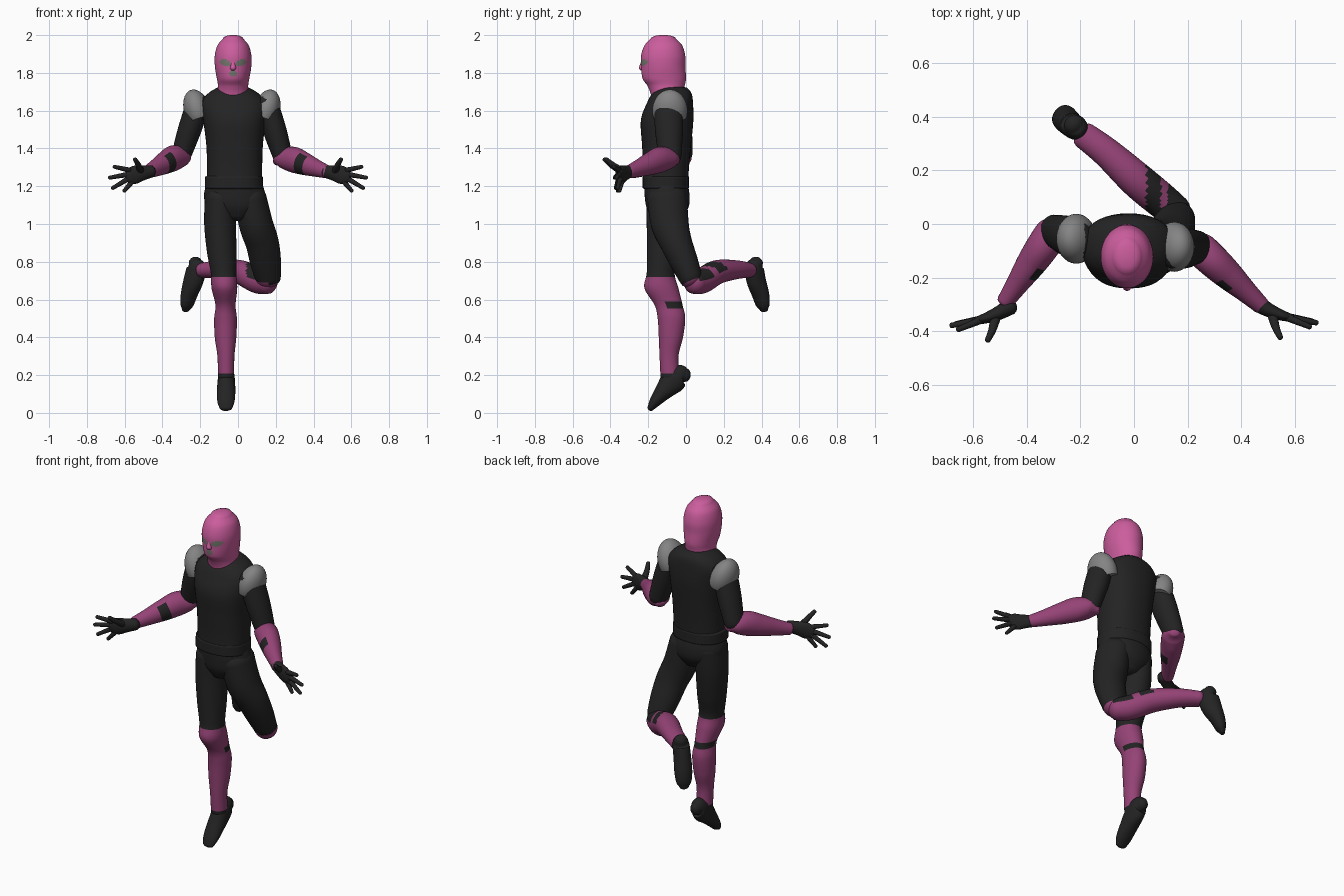
import bpy, bmesh, math
from mathutils import Vector, Matrix


def material(name, rgb):
    m = bpy.data.materials.new(name)
    m.diffuse_color = (*rgb, 1)
    return m


BLACK = material("black cloth", (0.017, 0.017, 0.018))
PINK = material("bright pink", (0.60, 0.11, 0.34))
MAUVE = material("dark pink", (0.30, 0.056, 0.18))
GREY = material("pad grey", (0.23, 0.23, 0.23))
SKIN = material("face grey", (0.19, 0.19, 0.165))


def finish(name, bm, mats, rule=None):
    bmesh.ops.recalc_face_normals(bm, faces=bm.faces)
    bm.normal_update()
    for f in bm.faces:
        f.smooth = True
        if rule:
            f.material_index = int(rule(f.calc_center_median(), f.normal))
    me = bpy.data.meshes.new(name)
    bm.to_mesh(me)
    bm.free()
    for m in mats:
        me.materials.append(m)
    ob = bpy.data.objects.new(name, me)
    bpy.context.collection.objects.link(ob)
    return ob


def spline(pts, sub):
    """Smooth curve through (x, y, z, ra, rb) points."""
    out = []
    for i in range(len(pts) - 1):
        p = [pts[max(i - 1, 0)], pts[i], pts[i + 1], pts[min(i + 2, len(pts) - 1)]]
        for k in range(sub):
            t = k / sub
            out.append([0.5 * (2 * b + (c - a) * t + (2 * a - 5 * b + 4 * c - d) * t * t
                               + (3 * b - a - 3 * c + d) * t ** 3) for a, b, c, d in zip(*p)])
    return out + [list(pts[-1])]


def loft(name, pts, mats, ref=(1, 0, 0), axis=None, rule=None, seg=28, sub=6, dome=0.8, power=2.0):
    """Skin elliptical rings along a path; ra lies along ref; ends are domed."""
    rings = spline(pts, sub)
    c = [Vector(r[:3]) for r in rings]
    n = len(c)
    frames = []
    for i, r in enumerate(rings):
        d = Vector(axis) if axis else (c[min(i + 1, n - 1)] - c[max(i - 1, 0)]).normalized()
        frames.append((c[i], d, r[3], r[4]))
    first, last = frames[0], frames[-1]

    def cap(fr, s):
        p, d, ra, rb = fr
        e = min(ra, rb) * dome * s
        return [(p + d * e * math.sin(a), d, ra * math.cos(a), rb * math.cos(a)) for a in (0.45, 0.9, 1.25, 1.48)]
    frames = cap(first, -1)[::-1] + frames + cap(last, 1)
    bm = bmesh.new()
    loops = []
    for p, d, ra, rb in frames:
        r = Vector(ref)
        u = (r - d * r.dot(d)).normalized()
        v = d.cross(u)
        ring = []
        for k in range(seg):
            a = 2 * math.pi * k / seg
            co, si = math.cos(a), math.sin(a)
            q = 2 / power
            ring.append(bm.verts.new(p + u * ra * math.copysign(abs(co) ** q, co)
                                     + v * rb * math.copysign(abs(si) ** q, si)))
        loops.append(ring)
    for a, b in zip(loops, loops[1:]):
        for k in range(seg):
            bm.faces.new((a[k], a[(k + 1) % seg], b[(k + 1) % seg], b[k]))
    bm.faces.new(loops[0])
    bm.faces.new(loops[-1])
    return finish(name, bm, mats, rule)


UP = (0, 0, 1)


# Masked head with eye and mouth openings
def face_rule(p, n):
    if n.y > -0.25:
        return 0
    eye = min(((p.x + 0.026 - s * 0.041) / 0.029) ** 2 + ((p.z - 1.853 - s * (p.x + 0.026 - s * 0.041) * 0.25) / 0.017) ** 2
              for s in (-1, 1))
    mouth = ((p.x + 0.026) / 0.021) ** 2 + ((p.z - 1.797) / 0.016) ** 2
    return eye < 1 or mouth < 1


loft("head", [(-0.026, -0.10, 1.62, 0.10, 0.085), (-0.026, -0.10, 1.68, 0.086, 0.085),
              (-0.026, -0.105, 1.73, 0.080, 0.098), (-0.026, -0.115, 1.77, 0.086, 0.115),
              (-0.026, -0.12, 1.83, 0.096, 0.117), (-0.026, -0.121, 1.89, 0.097, 0.117),
              (-0.026, -0.12, 1.945, 0.083, 0.100), (-0.026, -0.12, 1.98, 0.055, 0.068)],
     [PINK, SKIN], axis=UP, rule=face_rule, seg=84, sub=10, dome=0.38)
loft("nose", [(-0.026, -0.225, 1.86, 0.010, 0.012), (-0.026, -0.234, 1.825, 0.016, 0.016)],
     [PINK], seg=16)

# Torso, waist hem and hips
loft("torso", [(-0.018, -0.108, 1.20, 0.146, 0.118), (-0.018, -0.105, 1.30, 0.146, 0.121),
               (-0.018, -0.103, 1.42, 0.150, 0.130), (-0.019, -0.10, 1.55, 0.165, 0.139),
               (-0.022, -0.085, 1.64, 0.172, 0.122), (-0.025, -0.075, 1.69, 0.135, 0.105),
               (-0.026, -0.070, 1.72, 0.088, 0.078)],
     [BLACK], axis=UP, seg=40, dome=0.1, power=2.3)
loft("waist_hem", [(-0.022, -0.107, 1.19, 0.154, 0.122), (-0.022, -0.107, 1.25, 0.153, 0.122)],
     [BLACK], axis=UP, seg=40, dome=0.1, power=2.3)
loft("hips", [(-0.02, -0.107, 1.22, 0.146, 0.115), (-0.017, -0.10, 1.15, 0.163, 0.119),
              (-0.013, -0.098, 1.09, 0.150, 0.112), (-0.012, -0.10, 1.04, 0.085, 0.085)],
     [BLACK], axis=(0, 0, -1), seg=40, dome=0.3)


# Standing leg with knee pad and boot, black gap behind the knee
def standing_rule(p, n):
    gap = 0.555 < p.z < 0.592 and n.y > -0.1
    return 0.21 < p.z < 0.72 and not gap


loft("standing_leg", [(-0.095, -0.105, 1.14, 0.080, 0.105), (-0.095, -0.110, 1.00, 0.084, 0.098),
                      (-0.086, -0.122, 0.85, 0.078, 0.085), (-0.076, -0.134, 0.74, 0.068, 0.074),
                      (-0.072, -0.130, 0.66, 0.068, 0.090), (-0.066, -0.092, 0.57, 0.053, 0.074),
                      (-0.066, -0.077, 0.50, 0.060, 0.073), (-0.066, -0.080, 0.40, 0.057, 0.064),
                      (-0.064, -0.090, 0.30, 0.045, 0.050), (-0.063, -0.085, 0.19, 0.043, 0.050)],
     [BLACK, MAUVE], axis=(0, 0, -1), rule=standing_rule, sub=9, seg=36)
loft("standing_foot", [(-0.062, -0.002, 0.200, 0.030, 0.036), (-0.062, -0.030, 0.200, 0.042, 0.056),
                       (-0.062, -0.072, 0.165, 0.046, 0.066), (-0.063, -0.120, 0.112, 0.049, 0.047),
                       (-0.064, -0.165, 0.058, 0.045, 0.030), (-0.064, -0.186, 0.027, 0.034, 0.018)],
     [BLACK], dome=0.9)

# Raised leg: thigh, bent shin, foot
loft("raised_thigh", [(0.065, -0.10, 1.14, 0.085, 0.105), (0.095, -0.085, 1.00, 0.090, 0.100),
                      (0.128, -0.052, 0.90, 0.088, 0.085), (0.146, -0.010, 0.80, 0.082, 0.074),
                      (0.160, 0.025, 0.715, 0.068, 0.062)],
     [BLACK, MAUVE], rule=lambda p, n: p.z < 0.70 + 0.3 * (p.y - 0.03) and n.z < 0.1, sub=8, seg=36)


def shin_rule(p, n):
    return not (p.x > 0.045 and p.x < 0.10 and n.z > 0.1) and not (p.x > 0.125 and n.z > 0.2)


loft("raised_shin", [(0.155, 0.045, 0.690, 0.062, 0.062), (0.10, 0.090, 0.702, 0.068, 0.066),
                     (0.01, 0.165, 0.745, 0.064, 0.066), (-0.10, 0.265, 0.758, 0.050, 0.056),
                     (-0.185, 0.330, 0.755, 0.040, 0.050)],
     [BLACK, MAUVE], ref=UP, rule=shin_rule, sub=9, seg=36)
loft("raised_foot", [(-0.225, 0.372, 0.795, 0.038, 0.034), (-0.220, 0.362, 0.765, 0.045, 0.056),
                     (-0.236, 0.372, 0.700, 0.047, 0.056), (-0.258, 0.394, 0.630, 0.049, 0.042),
                     (-0.270, 0.406, 0.575, 0.042, 0.030), (-0.277, 0.412, 0.548, 0.026, 0.016)],
     [BLACK], ref=(0.64, 0.77, 0), dome=0.9)

# Arms: shoulder pad, upper arm, forearm guard, hand
ARMS = {
    "left": dict(s=1, dy=0, sh=(0.150, -0.095, 1.64), el=(0.238, -0.085, 1.355), wr=(0.475, -0.305, 1.275),
                 pad=(0.150, -0.085, 1.60)),
    "right": dict(s=-1, dy=-0.01, sh=(-0.210, -0.060, 1.64), el=(-0.300, -0.025, 1.365), wr=(-0.480, -0.290, 1.275),
                  pad=(-0.215, -0.055, 1.60)),
}
FINGERS = [((0.575, -0.350, 1.285), (0.655, -0.383, 1.303)), ((0.585, -0.350, 1.262), (0.680, -0.368, 1.245)),
           ((0.580, -0.347, 1.240), (0.664, -0.362, 1.190)), ((0.560, -0.340, 1.225), (0.603, -0.352, 1.175))]
for side, a in ARMS.items():
    s = a["s"]
    sh, el, wr = Vector(a["sh"]), Vector(a["el"]), Vector(a["wr"])
    # open domed shoulder pad, tilted outward
    bm = bmesh.new()
    bmesh.ops.create_uvsphere(bm, u_segments=32, v_segments=20, radius=1)
    bmesh.ops.bisect_plane(bm, geom=bm.verts[:] + bm.edges[:] + bm.faces[:], plane_co=(0, 0, -0.35),
                           plane_no=(0, 0, -1), clear_outer=True)
    bmesh.ops.holes_fill(bm, edges=[e for e in bm.edges if e.is_boundary])
    bm.transform(Matrix.Translation(a["pad"]) @ Matrix.Rotation(s * 0.3, 4, 'Y')
                 @ Matrix.Diagonal((0.070, 0.093, 0.115, 1)))
    pad = finish(side + "_shoulder_pad", bm, [GREY])
    bpy.context.view_layer.objects.active = pad
    pad.select_set(True)
    bpy.ops.object.shade_smooth_by_angle(angle=0.8)
    pad.select_set(False)

    mid = sh.lerp(el, 0.5)
    loft(side + "_upper_arm", [(*sh, 0.062, 0.075), (*mid, 0.062, 0.074), (*el, 0.052, 0.060)], [BLACK])

    # forearm with pointed elbow guard and a black gap on its front
    d = wr - el
    back = el - d * 0.13 + Vector((0, 0, -0.035))

    def fore_rule(p, n, el=el, d=d):
        t = (p - el).dot(d) / d.length_squared
        return not (0.42 < t < 0.58 and n.y < -0.1 and n.z < 0.75)

    def at(t, lift, ra, rb):
        return (*(el + d * t + Vector((0, 0, lift))), ra, rb)
    loft(side + "_forearm", [(*back, 0.022, 0.030), at(0.0, -0.012, 0.050, 0.060), at(0.22, 0.004, 0.068, 0.062),
                             at(0.48, 0.002, 0.060, 0.055), at(0.75, 0, 0.046, 0.042), at(1.0, 0, 0.034, 0.032)],
         [BLACK, MAUVE], ref=UP, rule=fore_rule, sub=8, seg=36, dome=0.5)

    # gloved hand with spread fingers
    def m(p):
        return (s * p[0], p[1] + a["dy"], p[2])
    loft(side + "_palm", [(*m((0.462, -0.298, 1.278)), 0.033, 0.031), (*m((0.505, -0.322, 1.270)), 0.040, 0.026),
                          (*m((0.550, -0.340, 1.260)), 0.048, 0.020), (*m((0.585, -0.350, 1.257)), 0.036, 0.015)],
         [BLACK], ref=UP)
    for i, (b, t) in enumerate(FINGERS):
        loft(f"{side}_finger_{i + 1}", [(*m(b), 0.014, 0.014), (*m(t), 0.010, 0.010)], [BLACK], ref=(0, 1, 0), seg=12, sub=3)
    loft(side + "_thumb", [(*m((0.515, -0.335, 1.280)), 0.020, 0.018), (*m((0.528, -0.385, 1.312)), 0.015, 0.015),
                           (*m((0.545, -0.422, 1.342)), 0.011, 0.011)], [BLACK], ref=(1, 0, 0), seg=12)
